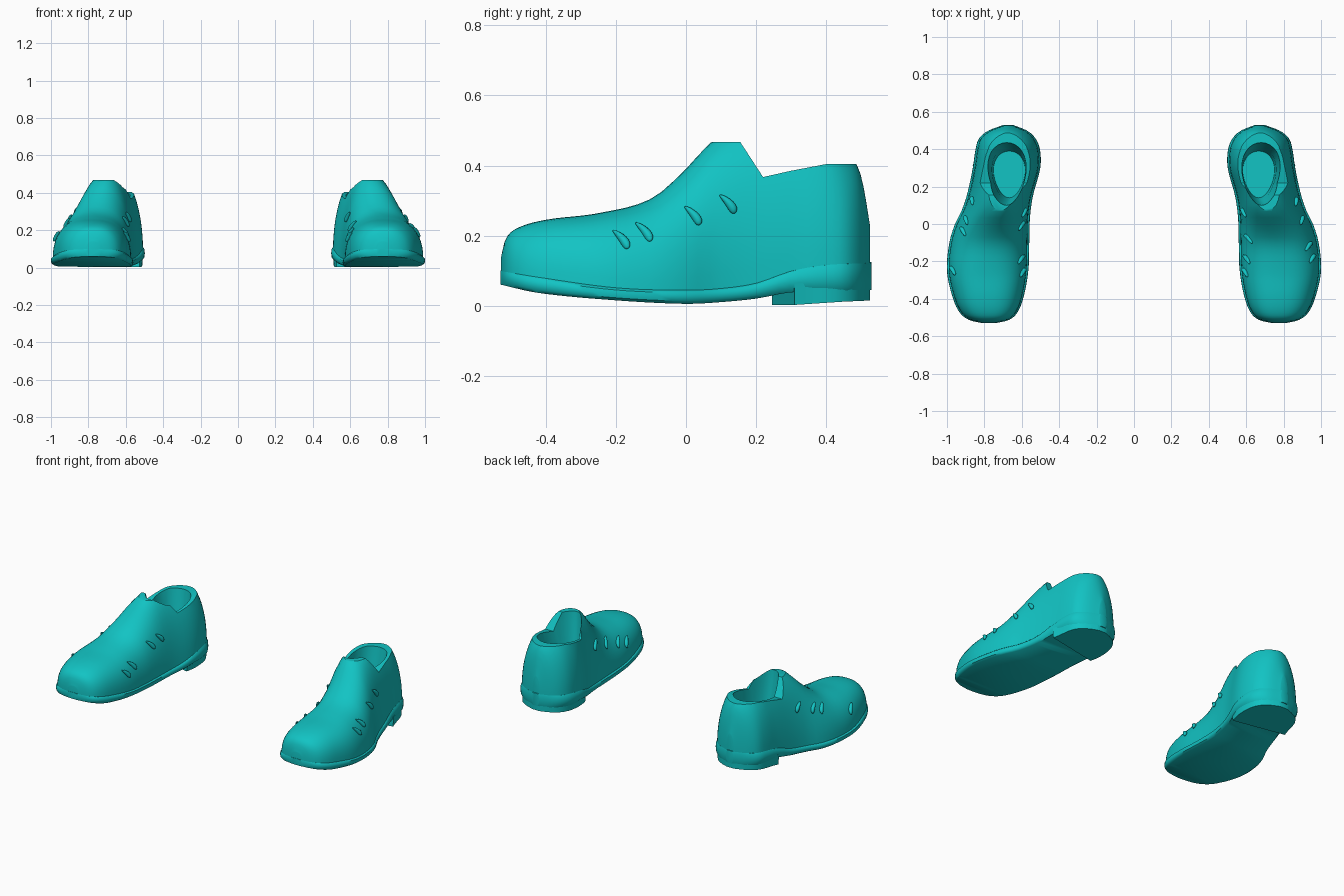
import bpy
import bmesh
import math
from mathutils import Vector, Matrix

if "Cube" in bpy.data.objects:
    bpy.data.objects.remove(bpy.data.objects["Cube"], do_unlink=True)

teal = bpy.data.materials.new("teal")
teal.use_nodes = True
teal.diffuse_color = (0.006, 0.55, 0.55, 1)
teal.node_tree.nodes["Principled BSDF"].inputs["Base Color"].default_value = teal.diffuse_color

# Stations from toe to heel: y, inner x, outer x, crown height, crown x
BODY = [
    (-.53, .74, .81, .13, .775), (-.515, .675, .875, .19, .775),
    (-.48, .63, .925, .222, .775), (-.4, .595, .965, .245, .78),
    (-.25, .567, .998, .264, .78), (-.1, .562, .985, .305, .76),
    (0, .56, .955, .39, .73), (.07, .555, .92, .465, .71),
    (.16, .54, .89, .51, .7), (.3, .503, .86, .53, .68),
    (.4, .505, .845, .5, .675), (.46, .53, .825, .44, .675),
    (.5, .575, .775, .37, .675), (.53, .65, .695, .2, .672),
]
# Sole band: y, underside height, upper edge height
SOLE = [
    (-.53, .06, .1), (-.42, .036, .082), (-.2, .015, .052), (0, .005, .045),
    (.1, .01, .05), (.2, .02, .065), (.3, .038, .1), (.4, .04, .118), (.53, .045, .124),
]


def sample(keys, y):
    """Smooth interpolation of a station table at y."""
    last = len(keys) - 1
    i = 0
    while i < last - 1 and y > keys[i + 1][0]:
        i += 1
    a, b = keys[i], keys[i + 1]
    before, after = keys[max(i - 1, 0)], keys[min(i + 2, last)]
    span = b[0] - a[0]
    t = (y - a[0]) / span
    out = []
    for k in range(1, len(a)):
        slope_a = (b[k] - before[k]) / (b[0] - before[0]) * span
        slope_b = (after[k] - a[k]) / (after[0] - a[0]) * span
        rise = b[k] - a[k]
        out.append(a[k] + t * slope_a + t * t * (3 * rise - 2 * slope_a - slope_b)
                   + t ** 3 * (slope_a + slope_b - 2 * rise))
    return out


def spaced(start, end, count):
    """Stations that crowd together at both ends."""
    middle, half = (start + end) / 2, (end - start) / 2
    return [middle - half * math.cos(math.pi * i / count) for i in range(count + 1)]


def finish(name, bm, side):
    """Mirror to the wanted foot and make an object."""
    bmesh.ops.scale(bm, vec=(side, 1, 1), verts=bm.verts)
    bmesh.ops.recalc_face_normals(bm, faces=bm.faces)
    mesh = bpy.data.meshes.new(name)
    bm.to_mesh(mesh)
    bm.free()
    mesh.materials.append(teal)
    obj = bpy.data.objects.new(name, mesh)
    bpy.context.collection.objects.link(obj)
    return obj


def smooth(obj, angle):
    bpy.ops.object.select_all(action="DESELECT")
    obj.select_set(True)
    bpy.context.view_layer.objects.active = obj
    bpy.ops.object.shade_smooth_by_angle(angle=math.radians(angle))


def loft(name, rings, side):
    """Closed skin through rings of equal length."""
    bm = bmesh.new()
    loops = [[bm.verts.new(p) for p in ring] for ring in rings]
    n = len(loops[0])
    for a, b in zip(loops, loops[1:]):
        for i in range(n):
            j = (i + 1) % n
            bm.faces.new((a[i], a[j], b[j], b[i]))
    bm.faces.new(loops[0])
    bm.faces.new(reversed(loops[-1]))
    return finish(name, bm, side)


def fullness(y):
    return 2.5 if y < -.3 else max(2, 2 - y * 5 / 3)


def upper_ring(y, steps=24):
    inner, outer, height, crown = sample(BODY, y)
    base = sample(SOLE, y)[1] - .015
    power = 2 / fullness(y)
    ring = []
    for i in range(steps + 1):
        angle = math.pi * i / steps
        c, s = math.cos(angle), max(math.sin(angle), 0)
        reach = (outer - .008 - crown) if c > 0 else (crown - inner - .008)
        x = crown + math.copysign(abs(c) ** power, c) * reach
        ring.append((x, y, base + (height - base) * s ** power))
    return ring


def wall_x(y, z, outside):
    """Where the upper's wall lies at a given length and height."""
    inner, outer, height, crown = sample(BODY, y)
    base = sample(SOLE, y)[1] - .015
    n = fullness(y)
    u = min(max((z - base) / (height - base), 0), 1)
    reach = (1 - u ** n) ** (1 / n)
    return crown + reach * ((outer - crown) if outside else (inner - crown))


def sole_ring(y):
    inner, outer = sample(BODY, y)[:2]
    low, high = sample(SOLE, y)
    # side profile of the welt: inset and height fraction
    welt = [(.012, 0), (.001, .2), (-.002, .5), (0, .8), (.008, .97), (.022, 1)]
    left = [(inner + d, y, low + (high - low) * f) for d, f in welt]
    right = [(outer - d, y, low + (high - low) * f) for d, f in welt]
    return left + right[::-1]


def heel_ring(y):
    inner, outer = sample(BODY, y)[:2]
    skew = .065 * max(0, 1 - (y - .245) / .2)
    floor = .002 + .045 * (y - .245)
    return [(inner + .012, y, floor), (inner + .008, y, .065),
            (outer - .008, y + skew, .065), (outer - .012, y + skew, floor)]


def cut(obj, cutter):
    cutter.hide_render = True
    mod = obj.modifiers.new("cut", "BOOLEAN")
    mod.operation = "DIFFERENCE"
    mod.solver = "EXACT"
    mod.object = cutter
    bpy.ops.object.select_all(action="DESELECT")
    obj.select_set(True)
    bpy.context.view_layer.objects.active = obj
    bpy.ops.object.modifier_apply(modifier=mod.name)
    bpy.data.objects.remove(cutter, do_unlink=True)


def lace(name, y, z, outside, side):
    """Short bent bead lying on the wall."""
    ends = [Vector((wall_x(y + d, z - d * 1.2, outside), y + d, z - d * 1.2))
            for d in (-.019, .019)]
    along = ends[1] - ends[0]
    turn = along.to_track_quat("Z", "Y").to_matrix().to_4x4()
    bm = bmesh.new()
    bmesh.ops.create_uvsphere(bm, u_segments=12, v_segments=10, radius=1)
    for v in bm.verts:
        v.co.z *= 1.15
    size = Matrix.Diagonal((.012, .012, along.length / 2, 1))
    bmesh.ops.transform(bm, matrix=Matrix.Translation((ends[0] + ends[1]) / 2) @ turn @ size,
                        verts=bm.verts)
    for v in bm.verts:
        v.co.y += .006 - 12 * (v.co.z - z) ** 2
    smooth(finish(name, bm, side), 60)


# Collar line, seen from the side
COLLAR = [(0, .467), (.155, .467), (.22, .367), (.3, .385), (.4, .404),
          (.6, .404), (.6, .8), (0, .8)]
# Foot opening: height, centre x, centre y, half width, half length
OPENING = [(.13, .667, .265, .083, .125), (.25, .67, .266, .088, .14),
           (.4, .68, .27, .102, .165), (.6, .69, .27, .11, .18)]


def opening_ring(z, cx, cy, rx, ry, steps=32):
    ring = []
    for i in range(steps):
        c, s = math.cos(math.tau * i / steps), math.sin(math.tau * i / steps)
        ring.append((cx + rx * c * (1 + .2 * s), cy + ry * s, z))
    return ring


# Lace positions along each shoe: outer wall, inner wall
LACES = {
    "left": ([.12, .02, -.12, -.185], [.06, -.08, -.19, -.26]),
    "right": ([.125, .02, -.04, -.25], [.06, -.01, -.19, -.26]),
}

for foot, side in (("left", 1), ("right", -1)):
    upper = loft(foot + "_upper", [upper_ring(y) for y in spaced(-.528, .526, 48)], side)
    cut(upper, loft("collar_cutter", [[(x, y, z) for y, z in COLLAR] for x in (.3, 1.2)], side))
    cut(upper, loft("opening_cutter", [opening_ring(*row) for row in OPENING], side))
    smooth(upper, 35)
    sole = loft(foot + "_sole", [sole_ring(y) for y in spaced(-.53, .53, 48)], side)
    smooth(sole, 40)
    heel = loft(foot + "_heel", [heel_ring(y) for y in spaced(.245, .525, 14)], side)
    smooth(heel, 35)
    for wall, places in zip(("outer", "inner"), LACES[foot]):
        for i, y in enumerate(places):
            lace(f"{foot}_{wall}_lace_{i + 1}", y, .25 + .33 * y, wall == "outer", side)
